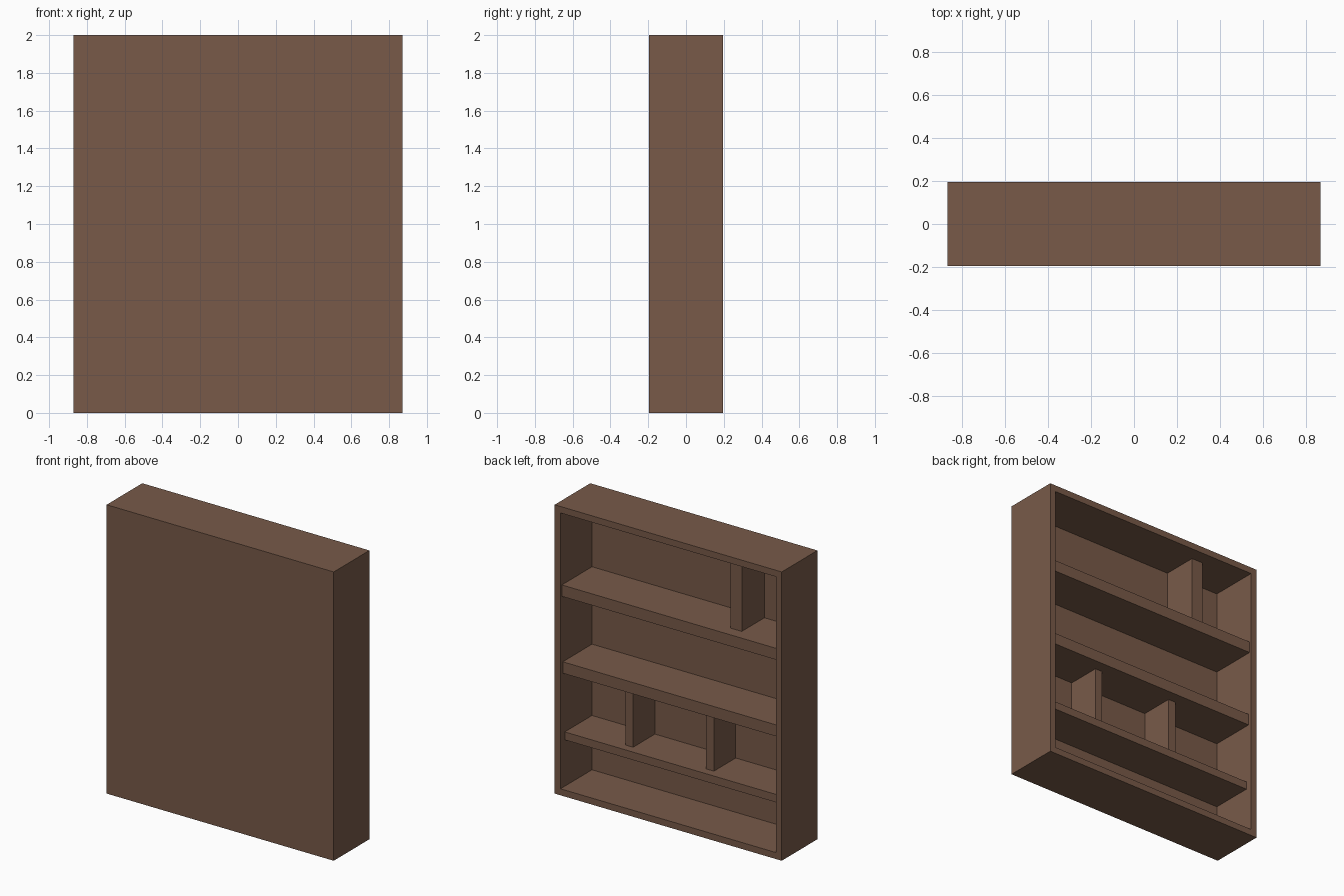
import bpy

cube = bpy.data.objects.get("Cube")
if cube:
    bpy.data.objects.remove(cube, do_unlink=True)

# Single wood colour
wood = bpy.data.materials.new("brown wood")
wood.use_nodes = True
WOOD_COLOR = (0.188, 0.102, 0.066, 1.0)
wood.diffuse_color = WOOD_COLOR
wood.node_tree.nodes["Principled BSDF"].inputs["Base Color"].default_value = WOOD_COLOR

# Overall half width, half depth, height and board thickness
W, D, H, T = 0.87, 0.195, 2.0, 0.045


def board(name, x, y, z):
    """Box spanning the given (low, high) ranges."""
    spans = (x, y, z)
    bpy.ops.mesh.primitive_cube_add(size=1, location=[(a + b) / 2 for a, b in spans])
    obj = bpy.context.object
    obj.name = name
    obj.scale = [b - a for a, b in spans]
    bpy.ops.object.transform_apply(location=False, rotation=False, scale=True)
    obj.data.materials.append(wood)
    return obj


# Case: one solid block with its open side inset and pushed in
case = board("bookcase_case", (-W, W), (-D, D), (0, H))
bpy.ops.object.mode_set(mode="EDIT")
import bmesh
bm = bmesh.from_edit_mesh(case.data)
bm.normal_update()
opening = [f for f in bm.faces if f.normal.y > 0.9]
bmesh.ops.inset_region(bm, faces=opening, thickness=T, use_even_offset=True)
pushed = bmesh.ops.extrude_discrete_faces(bm, faces=opening)["faces"]
for face in pushed:
    bmesh.ops.translate(bm, verts=face.verts, vec=(0, T - 2 * D, 0))
bmesh.update_edit_mesh(case.data)
bpy.ops.object.mode_set(mode="OBJECT")

# Shelves: name, underside, top, setback from the open side
shelves = [
    ("lower_shelf", 0.366, 0.421, 0.047),
    ("middle_shelf", 0.836, 0.915, 0.025),
    ("upper_shelf", 1.372, 1.451, 0.015),
]
for name, low, high, setback in shelves:
    board(name, (T - W, W - T), (T - D, D - setback), (low, high))

# Upright dividers: name, x range, z range, setback
dividers = [
    ("upper_divider", (-0.496, -0.408), (1.451, H - T), 0.097),
    ("left_lower_divider", (0.343, 0.4), (0.421, 0.836), 0.106),
    ("right_lower_divider", (-0.276, -0.217), (0.421, 0.836), 0.106),
]
for name, x, z, setback in dividers:
    board(name, x, (T - D, D - setback), z)
